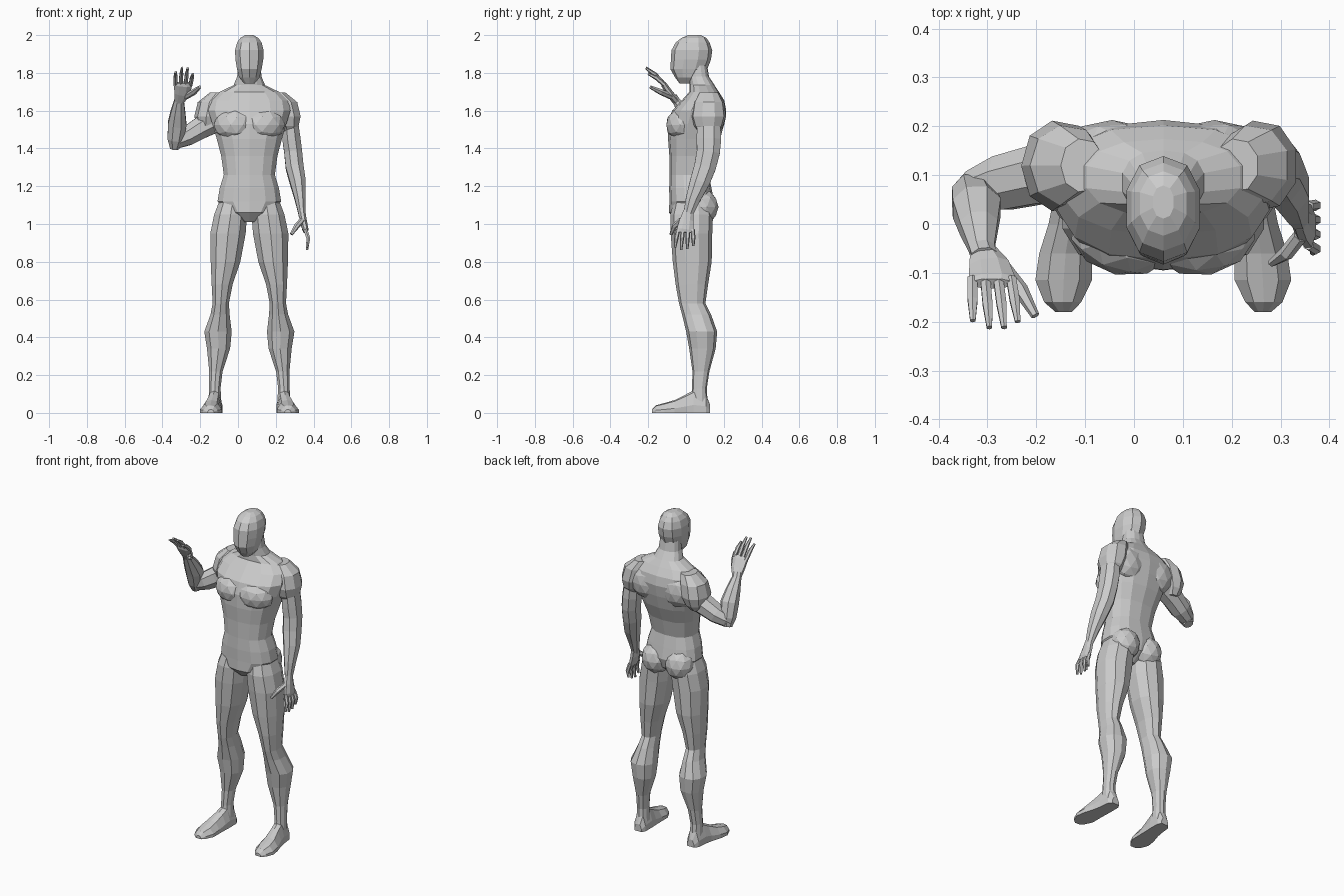
import bpy, bmesh
from math import cos, sin, pi, copysign
from mathutils import Vector

MID = 0.06          # x of the body's midline
X, Z = Vector((1, 0, 0)), Vector((0, 0, 1))


def loft(name, rings):
    """Skin a list of equal point rings, closing both ends."""
    bm = bmesh.new()
    vs = [[bm.verts.new(p) for p in r] for r in rings]
    n = len(vs[0])
    for a, b in zip(vs, vs[1:]):
        for i in range(n):
            j = (i + 1) % n
            bm.faces.new((a[i], a[j], b[j], b[i]))
    bm.faces.new(vs[0])
    bm.faces.new(vs[-1])
    bmesh.ops.recalc_face_normals(bm, faces=bm.faces)
    me = bpy.data.meshes.new(name)
    bm.to_mesh(me)
    bm.free()
    ob = bpy.data.objects.new(name, me)
    bpy.context.collection.objects.link(ob)
    return ob


def ring(c, u, v, ra, rb, n, k):
    out = []
    for i in range(n):
        a = 2 * pi * (i + 0.5) / n
        ca, sa = cos(a), sin(a)
        out.append(c + u * ra * copysign(abs(ca) ** k, ca) + v * rb * copysign(abs(sa) ** k, sa))
    return out


def column(name, secs, n=10, k=0.9, side=1, mid=0.0):
    """Stacked level rings: (z, x, y, rx, ry), x mirrored about mid by side."""
    loft(name, [ring(Vector((mid + side * x, y, z)), X, Vector((0, 1, 0)), rx, ry, n, k)
                for z, x, y, rx, ry in secs])


def limb(name, secs, n=8, u=X):
    """Rings square to a bent path: (x, y, z, radius along u, other radius)."""
    pts = [Vector(s[:3]) for s in secs]
    rings = []
    for i, s in enumerate(secs):
        t = (pts[min(i + 1, len(pts) - 1)] - pts[max(i - 1, 0)]).normalized()
        v = t.cross(u).normalized()
        rings.append(ring(pts[i], v.cross(t), v, s[3], s[4], n, 0.95))
    loft(name, rings)


def finger(name, base, knuckle, tip, r=0.0115, u=X):
    limb(name, [(*base, r, r), (*knuckle, r, r), (*tip, r * 0.55, r * 0.55)], 6, u)


def muscle(name, loc, size, rot=(0, 0, 0)):
    bpy.ops.mesh.primitive_ico_sphere_add(subdivisions=2, radius=1, location=loc, rotation=rot)
    ob = bpy.context.object
    ob.name = name
    ob.scale = size


# head: skull, face and chin
column("head", [
    (1.745, MID, 0.000, 0.030, 0.035), (1.775, MID, 0.005, 0.056, 0.062),
    (1.82, MID, 0.015, 0.068, 0.098), (1.87, MID, 0.026, 0.077, 0.106),
    (1.92, MID, 0.031, 0.079, 0.108), (1.96, MID, 0.035, 0.068, 0.090),
    (1.985, MID, 0.042, 0.050, 0.066), (2.0, MID, 0.045, 0.022, 0.034)], 10)

# torso from crotch to neck
column("torso", [
    (1.01, MID, 0.010, 0.035, 0.055), (1.06, MID, 0.020, 0.120, 0.110),
    (1.12, MID, 0.030, 0.172, 0.118), (1.19, MID, 0.023, 0.160, 0.112),
    (1.26, MID, 0.017, 0.138, 0.104), (1.36, MID, 0.028, 0.152, 0.116),
    (1.45, MID, 0.043, 0.176, 0.138), (1.53, MID, 0.054, 0.200, 0.148),
    (1.60, MID, 0.070, 0.222, 0.143), (1.655, MID, 0.090, 0.212, 0.112),
    (1.70, MID, 0.096, 0.160, 0.078), (1.735, MID, 0.085, 0.085, 0.066),
    (1.78, MID, 0.068, 0.066, 0.054), (1.84, MID, 0.062, 0.060, 0.050)], 14, 0.82)

foot_outline = [(-1, 0), (1, 0), (1, 0.35), (0.55, 0.9), (0, 1), (-0.55, 0.9), (-1, 0.35)]
foot_secs = [(0.127, 0.18, 0.024, 0.045), (0.105, 0.182, 0.038, 0.10),
             (0.04, 0.185, 0.042, 0.12), (0.0, 0.19, 0.045, 0.098),
             (-0.06, 0.20, 0.054, 0.068), (-0.115, 0.204, 0.058, 0.052),
             (-0.16, 0.206, 0.038, 0.040), (-0.18, 0.204, 0.017, 0.018)]

for tag, s in (("right", -1), ("left", 1)):
    # thigh, knee, calf and ankle
    column(tag + "_leg", [
        (1.14, 0.085, 0.030, 0.070, 0.090), (1.05, 0.099, 0.030, 0.091, 0.113),
        (0.95, 0.113, 0.029, 0.098, 0.110), (0.80, 0.126, 0.033, 0.082, 0.103),
        (0.68, 0.144, 0.031, 0.058, 0.086), (0.58, 0.151, 0.033, 0.045, 0.070),
        (0.52, 0.155, 0.056, 0.053, 0.077), (0.43, 0.166, 0.083, 0.076, 0.082),
        (0.34, 0.163, 0.087, 0.064, 0.070), (0.22, 0.177, 0.079, 0.037, 0.045),
        (0.13, 0.183, 0.071, 0.032, 0.039), (0.05, 0.182, 0.070, 0.036, 0.045)], 10, 0.9, s, MID)
    # wedge foot with flat sole
    loft(tag + "_foot", [[(MID + s * (dx + w * a), y, h * b) for a, b in foot_outline]
                         for y, dx, w, h in foot_secs])
    # rounded shoulder
    column(tag + "_shoulder", [
        (1.695, 0.150, 0.120, 0.045, 0.055), (1.645, 0.182, 0.120, 0.076, 0.083),
        (1.57, 0.198, 0.119, 0.078, 0.094), (1.52, 0.205, 0.119, 0.060, 0.078),
        (1.485, 0.210, 0.118, 0.040, 0.050)], 9, 0.95, s, MID if s > 0 else MID - 0.015)
    # chest, shoulder blade and buttock masses
    muscle(tag + "_chest", (MID + s * 0.083, -0.028, 1.525), (0.108, 0.077, 0.085), (0, 0, s * 0.2))
    muscle(tag + "_shoulder_blade", (MID + s * 0.105, 0.145, 1.575), (0.105, 0.068, 0.105))
    muscle(tag + "_buttock", (MID + s * 0.08, 0.085, 1.09), (0.088, 0.087, 0.095))

# lowered left arm
limb("left_arm", [
    (0.272, 0.120, 1.57, 0.045, 0.065), (0.283, 0.121, 1.45, 0.052, 0.070),
    (0.292, 0.118, 1.38, 0.051, 0.066), (0.300, 0.100, 1.30, 0.051, 0.062),
    (0.317, 0.072, 1.22, 0.045, 0.056), (0.330, 0.036, 1.13, 0.031, 0.041),
    (0.338, 0.014, 1.06, 0.021, 0.029), (0.341, 0.008, 1.04, 0.020, 0.029)])
limb("left_palm", [
    (0.338, 0.014, 1.07, 0.019, 0.028), (0.345, 0.004, 1.02, 0.020, 0.040),
    (0.357, -0.004, 0.97, 0.017, 0.048), (0.360, -0.005, 0.955, 0.012, 0.044)])
for i in range(4):
    y = -0.042 + 0.026 * i
    low = (0.875, 0.862, 0.868, 0.885)[i]
    finger(f"left_finger_{i + 1}", (0.357, y, 0.97), (0.372, y * 1.15 - 0.003, 0.925),
           (0.366, y * 1.25 - 0.006, low))
finger("left_thumb", (0.340, -0.025, 1.02), (0.312, -0.06, 0.99), (0.282, -0.08, 0.945), 0.015)

# raised right arm
limb("right_upper_arm", [
    (-0.120, 0.112, 1.55, 0.070, 0.070), (-0.200, 0.100, 1.507, 0.064, 0.062),
    (-0.270, 0.084, 1.465, 0.060, 0.055), (-0.330, 0.070, 1.437, 0.042, 0.042),
    (-0.360, 0.065, 1.423, 0.020, 0.020)], 8, Vector((0, 1, 0)))
limb("right_forearm", [
    (-0.336, 0.075, 1.40, 0.026, 0.030), (-0.331, 0.060, 1.45, 0.045, 0.047),
    (-0.322, 0.033, 1.53, 0.053, 0.052), (-0.318, -0.006, 1.59, 0.042, 0.041),
    (-0.312, -0.050, 1.65, 0.028, 0.022), (-0.307, -0.065, 1.675, 0.028, 0.020)])
limb("right_palm", [
    (-0.311, -0.053, 1.65, 0.027, 0.021), (-0.297, -0.085, 1.69, 0.044, 0.020),
    (-0.291, -0.115, 1.735, 0.051, 0.017), (-0.291, -0.122, 1.748, 0.046, 0.012)])
tips = [(-0.330, -0.198, 1.805), (-0.296, -0.212, 1.828),
        (-0.266, -0.212, 1.825), (-0.238, -0.200, 1.795)]
for i, tip in enumerate(tips):
    base = Vector((-0.331 + 0.0265 * i, -0.112, 1.735))
    mid = base.lerp(Vector(tip), 0.55) + Vector((0, 0.003, 0.006))
    finger(f"right_finger_{i + 1}", base, mid, tip)
finger("right_thumb", (-0.275, -0.08, 1.675), (-0.232, -0.135, 1.70), (-0.202, -0.188, 1.725),
       0.016, Z)
